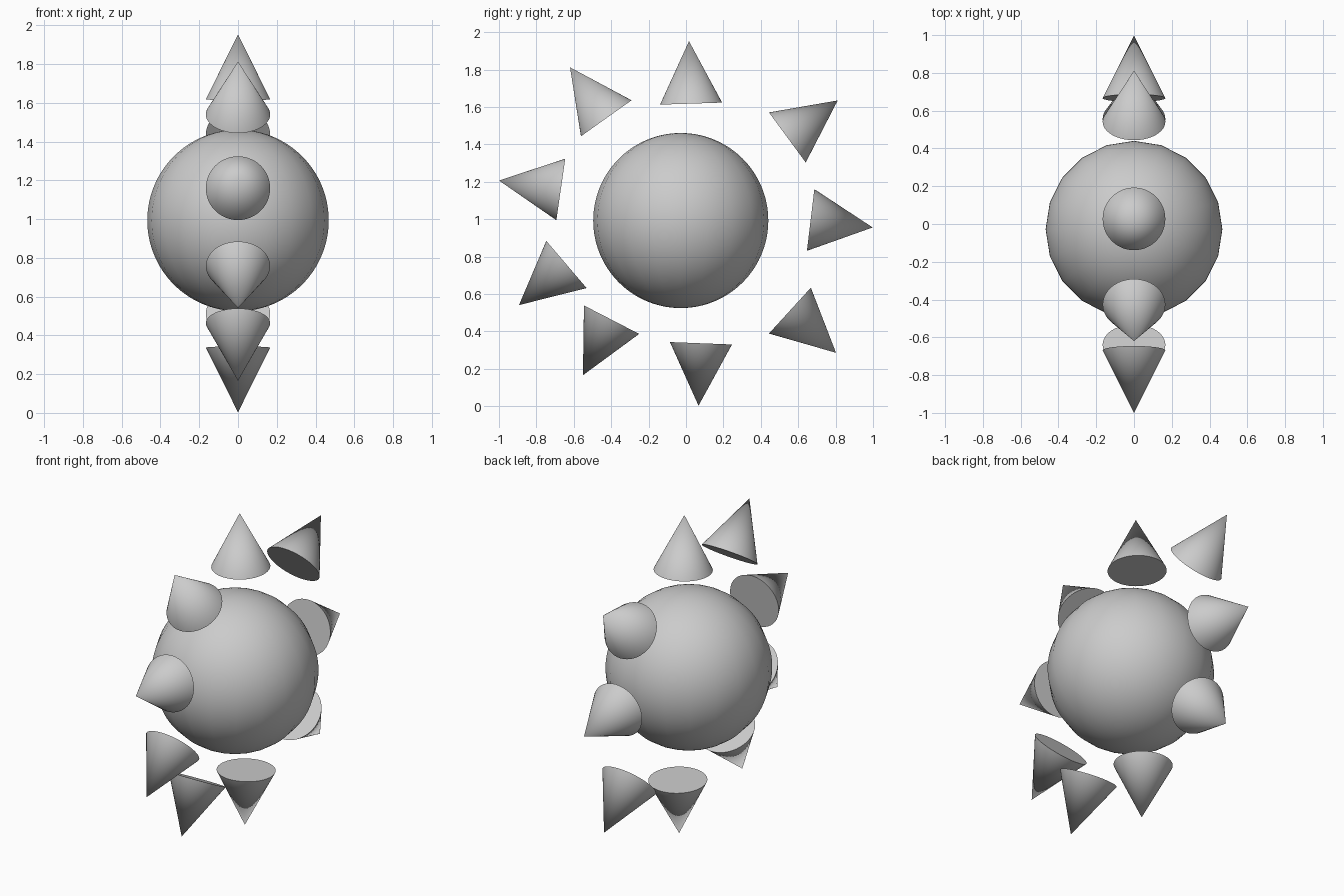
import bpy
from mathutils import Vector

if "Cube" in bpy.data.objects:
    bpy.data.objects.remove(bpy.data.objects["Cube"])

# Central ball: 20 segments around, finely divided top to bottom
bpy.ops.mesh.primitive_uv_sphere_add(segments=20, ring_count=60, radius=0.468,
                                     location=(0, -0.028, 0.993))
ball = bpy.context.object
ball.name = "ball"
bpy.ops.object.shade_smooth()

RADIUS, HEIGHT = 0.166, 0.334


def spike(name, base, tip):
    """Cone in the x = 0 plane, from base centre (y, z) towards tip (y, z)."""
    tip = Vector((0, *tip))
    axis = (tip - Vector((0, *base))).normalized()
    bpy.ops.mesh.primitive_cone_add(vertices=48, radius1=RADIUS, radius2=0, depth=HEIGHT,
                                    location=tip - axis * HEIGHT / 2,
                                    rotation=axis.to_track_quat('Z', 'Y').to_euler())
    bpy.context.object.name = name
    bpy.ops.object.shade_smooth_by_angle()


# Ring of spikes pointing outwards, slightly irregular: (base centre, tip)
spikes = [
    ((0.027, 1.620), (0.016, 1.952)),
    ((0.543, 1.438), (0.811, 1.635)),
    ((0.666, 0.996), (0.998, 0.956)),
    ((0.556, 0.511), (0.802, 0.286)),
    ((0.080, 0.337), (0.067, 0.003)),
    ((-0.398, 0.463), (-0.551, 0.166)),
    ((-0.639, 0.758), (-0.893, 0.541)),
    ((-0.668, 1.159), (-1.000, 1.207)),
    ((-0.428, 1.542), (-0.620, 1.812)),
]
for i, (base, tip) in enumerate(spikes, 1):
    spike(f"spike_{i}", base, tip)
